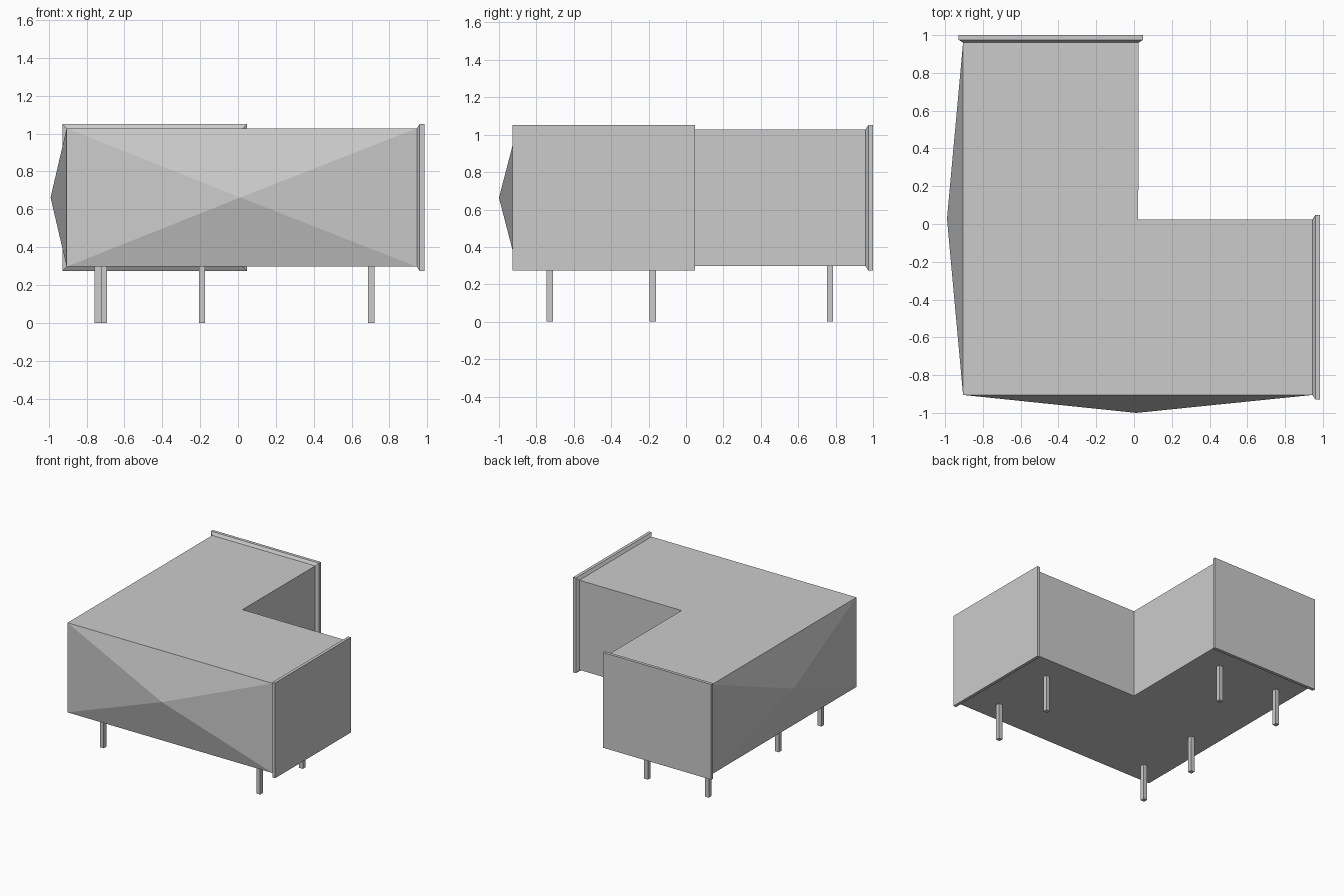
import bpy, bmesh
from mathutils import Vector, Matrix

if "Cube" in bpy.data.objects:
    bpy.data.objects.remove(bpy.data.objects["Cube"])

Z0, Z1 = 0.297, 1.028          # underside and top of the body
ZC = (Z0 + Z1) / 2


def make_object(name, bm):
    bmesh.ops.recalc_face_normals(bm, faces=bm.faces)
    mesh = bpy.data.meshes.new(name)
    bm.to_mesh(mesh)
    bm.free()
    obj = bpy.data.objects.new(name, mesh)
    bpy.context.collection.objects.link(obj)
    return obj


def side_face(bm, normal):
    # outermost face pointing along the given direction
    n = Vector(normal)
    faces = [f for f in bm.faces if f.normal.dot(n) > 0.99]
    return max(faces, key=lambda f: f.calc_center_median().dot(n))


# L-shaped body: profile extruded upward
profile = [(-0.905, -0.905), (0.945, -0.905), (0.945, 0.025),
           (0.022, 0.025), (0.025, 0.96), (-0.905, 0.96)]
bm = bmesh.new()
base = bm.faces.new([bm.verts.new((x, y, Z0)) for x, y in profile])
ext = bmesh.ops.extrude_face_region(bm, geom=[base], use_keep_orig=True)
top = [v for v in ext["geom"] if isinstance(v, bmesh.types.BMVert)]
bmesh.ops.translate(bm, verts=top, vec=(0, 0, Z1 - Z0))
bmesh.ops.recalc_face_normals(bm, faces=bm.faces)
bm.normal_update()

# shallow pyramids on the two long outer sides
front, left = side_face(bm, (0, -1, 0)), side_face(bm, (-1, 0, 0))
ends = [side_face(bm, (1, 0, 0)), side_face(bm, (0, 1, 0))]
for face, apex in ((front, (0.012, -1.0, ZC)), (left, (-0.99, 0.028, ZC))):
    bmesh.ops.poke(bm, faces=[face])["verts"][0].co = apex

# the arm ends are closed by the end panels
bmesh.ops.delete(bm, geom=ends, context="FACES_ONLY")
make_object("body", bm)


def end_panel(name, matrix):
    # flared rim followed by a thin slab, built facing +y
    bm = bmesh.new()
    rings = []
    for y, grow in ((0.96, 0), (0.975, 0.023), (1.0, 0.023)):
        hx, hz = 0.465 + grow, (Z1 - Z0) / 2 + grow
        rings.append([bm.verts.new((-0.44 + sx * hx, y, ZC + sz * hz))
                      for sx, sz in ((-1, -1), (1, -1), (1, 1), (-1, 1))])
    for a, b in zip(rings, rings[1:]):
        for i in range(4):
            j = (i + 1) % 4
            bm.faces.new((a[i], a[j], b[j], b[i]))
    bm.faces.new(rings[-1])
    bm.transform(matrix)
    make_object(name, bm)


swap_xy = Matrix(((0, 1, 0, -0.015), (1, 0, 0, 0), (0, 0, 1, 0), (0, 0, 0, 1)))
end_panel("back_end_panel", Matrix.Identity(4))
end_panel("right_end_panel", swap_xy)

# square legs
legs = {
    "right_front_leg": (0.705, -0.728), "right_back_leg": (0.705, -0.178),
    "corner_front_leg": (-0.708, -0.728), "corner_back_leg": (-0.708, -0.178),
    "rear_left_leg": (-0.74, 0.77), "rear_inner_leg": (-0.19, 0.77),
}
for name, (x, y) in legs.items():
    bm = bmesh.new()
    bmesh.ops.create_cube(bm, size=1)
    bmesh.ops.scale(bm, verts=bm.verts, vec=(0.034, 0.034, Z0))
    bmesh.ops.translate(bm, verts=bm.verts, vec=(x, y, Z0 / 2))
    make_object(name, bm)
